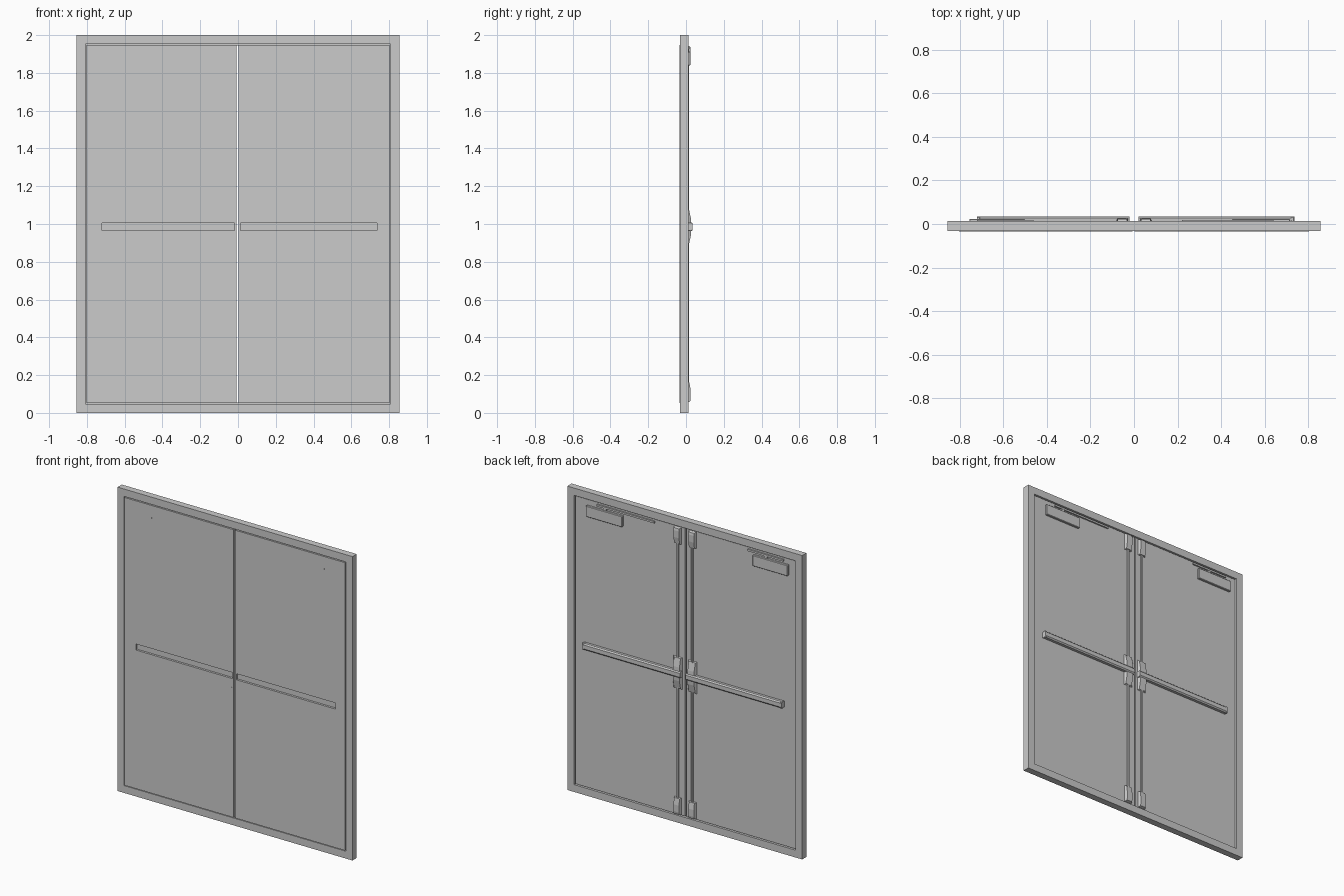
import bpy, bmesh
from mathutils import Vector

if "Cube" in bpy.data.objects:
    bpy.data.objects.remove(bpy.data.objects["Cube"])


def finish(name, bm):
    bmesh.ops.recalc_face_normals(bm, faces=bm.faces)
    me = bpy.data.meshes.new(name)
    bm.to_mesh(me)
    bm.free()
    ob = bpy.data.objects.new(name, me)
    bpy.context.collection.objects.link(ob)
    return ob


def box(name, x, y, z, bevel=0):
    bm = bmesh.new()
    bmesh.ops.create_cube(bm, size=1)
    for v in bm.verts:
        v.co = Vector([a[0] + (c + 0.5) * (a[1] - a[0]) for c, a in zip(v.co, (x, y, z))])
    if bevel:
        bmesh.ops.bevel(bm, geom=bm.edges[:], offset=bevel, segments=1, affect='EDGES')
    return finish(name, bm)


def extrude_yz(name, profile, x0, x1, inset=0):
    """Extrude a (y, z) outline along x; raised points are pulled in by inset."""
    bm = bmesh.new()
    ymin = min(p[0] for p in profile)
    rings = []
    for x, s in ((x0, 1), (x1, -1)):
        rings.append([bm.verts.new((x + (s * inset if y > ymin + 0.006 else 0), y, z))
                      for y, z in profile])
    n = len(profile)
    for i in range(n):
        j = (i + 1) % n
        bm.faces.new((rings[0][i], rings[0][j], rings[1][j], rings[1][i]))
    bm.faces.new(rings[0])
    bm.faces.new(rings[1][::-1])
    return finish(name, bm)


# Frame: a stepped section swept around a rectangle, mitred at the corners
# (distance inward from the outer edge, y)
section = [(0, -0.031), (0.048, -0.031), (0.048, -0.022), (0.056, -0.022),
           (0.056, -0.004), (0.048, -0.004), (0.048, 0.013), (0, 0.013)]
bm = bmesh.new()
corners = [(-1, 0), (1, 0), (1, 1), (-1, 1)]
rings = [[bm.verts.new((sx * (0.855 - d), y, 2 - d if top else d)) for d, y in section]
         for sx, top in corners]
for c in range(4):
    a, b = rings[c], rings[(c + 1) % 4]
    for i in range(len(section)):
        j = (i + 1) % len(section)
        bm.faces.new((a[i], a[j], b[j], b[i]))
finish("door_frame", bm)

BACK = 0.006      # rear face of the leaves
FRONT = -0.034

# Profiles of the latch hardware
latch = [(BACK, 0.055), (0.022, 0.06), (0.025, 0.075), (0.025, 0.12), (0.018, 0.162), (BACK, 0.165)]
case = [(BACK, 0.88), (0.014, 0.885), (0.026, 0.94), (0.029, 0.985),
        (0.026, 1.03), (0.014, 1.085), (BACK, 1.09)]
bar = [(BACK, 0.966), (0.027, 0.964), (0.034, 0.972), (0.034, 0.998), (0.027, 1.006), (BACK, 1.004)]

# side sign, inner leaf edge, bar inner/outer end, closer range, arm range
sides = [("left", -1, -0.008, (-0.72, -0.02), (-0.755, -0.50), (-0.72, -0.46)),
         ("right", 1, 0.002, (0.02, 0.735), (0.45, 0.715), (0.22, 0.64))]

for side, s, edge, bx, cx, ax in sides:
    # Door leaf with a shallow slot on the front behind the push bar
    leaf = box(side + "_door", sorted((edge, s * 0.802)), (FRONT, BACK), (0.053, 1.947))
    inner = s * 0.012 if s > 0 else -0.018
    slot = box("slot_cutter", sorted((inner, bx[0] if s < 0 else bx[1])),
               (FRONT - 0.02, FRONT + 0.014), (0.965, 1.005))
    mod = leaf.modifiers.new("slot", 'BOOLEAN')
    mod.operation = 'DIFFERENCE'
    mod.solver = 'EXACT'
    mod.object = slot
    bpy.context.view_layer.objects.active = leaf
    bpy.ops.object.modifier_apply(modifier=mod.name)
    bpy.data.objects.remove(slot)

    # Push bar and its end cap
    extrude_yz(side + "_push_bar", bar, *bx)
    out = bx[0] if s < 0 else bx[1]
    box(side + "_bar_end", sorted((out, out - s * 0.015)), (BACK, 0.0335), (0.963, 1.007), 0.003)

    # Central lock case, top and bottom latch covers, vertical rods
    x0, x1 = sorted((s * 0.022, s * 0.085))
    extrude_yz(side + "_lock_case", case, x0, x1, 0.008)
    x0, x1 = sorted((s * 0.028, s * 0.08))
    extrude_yz(side + "_bottom_latch", latch, x0, x1, 0.006)
    extrude_yz(side + "_top_latch", [(y, 2 - z) for y, z in latch], x0, x1, 0.006)
    for part, z in (("lower", (0.15, 0.9)), ("upper", (1.07, 1.85))):
        box(f"{side}_{part}_rod", sorted((s * 0.047, s * 0.061)), (BACK - 0.001, 0.015), z, 0.002)

    # Door closer body and arm
    box(side + "_closer", cx, (BACK - 0.001, 0.023), (1.84, 1.912), 0.003)
    box(side + "_closer_arm", ax, (0.008, 0.018), (1.926, 1.938))
    mid = sum(ax) / 2
    box(side + "_arm_pivot", (mid - 0.012, mid + 0.012) if s < 0 else (0.57, 0.594),
        (BACK, 0.016), (1.905, 1.932))

    # Small fixing screws showing on the front
    for i in range(6):
        x = cx[0] + 0.02 + i * (cx[1] - cx[0] - 0.04) / 5
        box(f"{side}_closer_screw_{i}", (x - 0.002, x + 0.002), (FRONT - 0.0008, FRONT + 0.002),
            (1.863, 1.867))
    for i, z in enumerate((0.905, 1.085)):
        x = s * 0.022
        box(f"{side}_case_screw_{i}", (x - 0.002, x + 0.002), (FRONT - 0.0008, FRONT + 0.002),
            (z - 0.002, z + 0.002))
